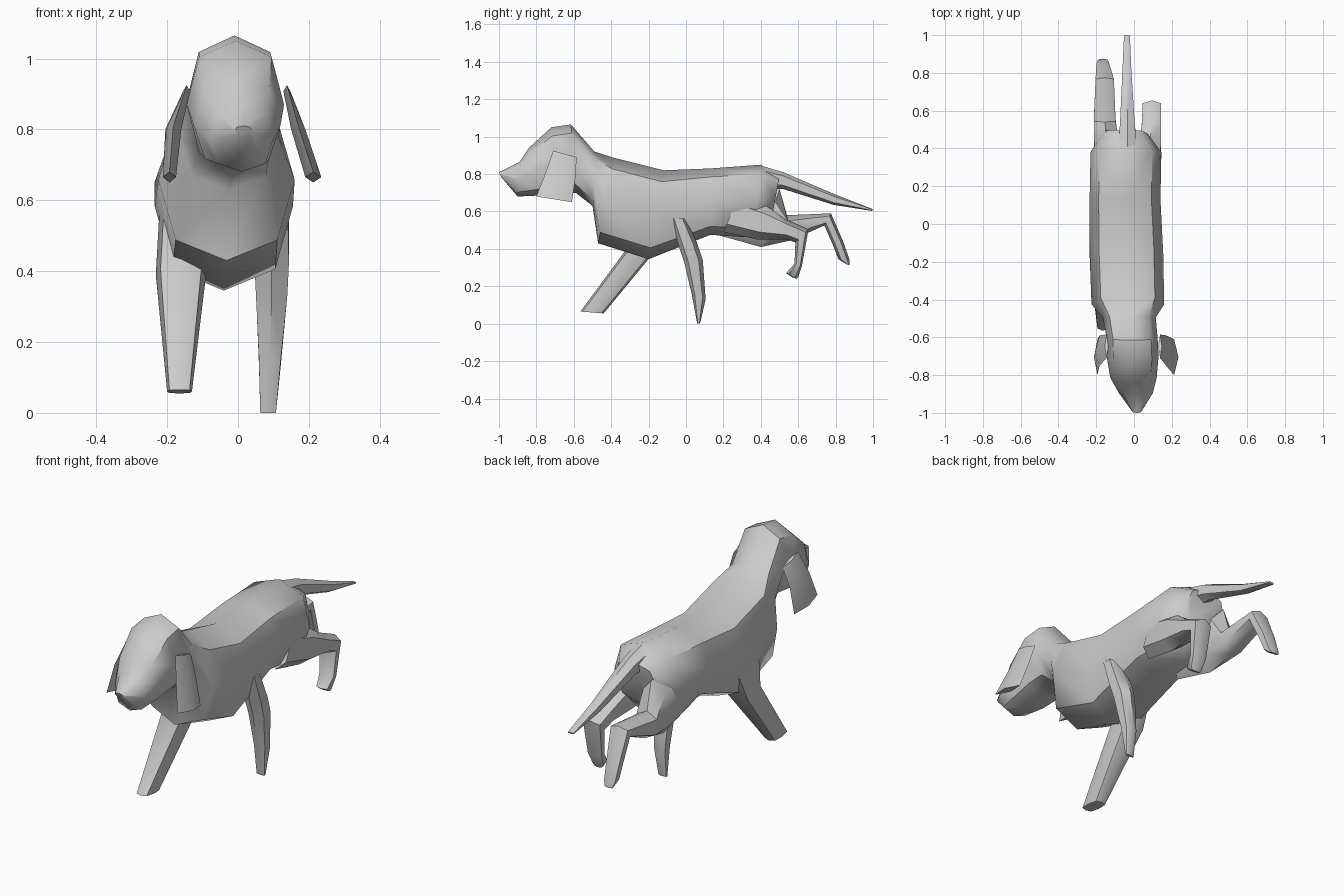
import bpy, bmesh, math


def loft(name, rings, sides=8, power=0.85):
    """Skin a tube. Ring = (x_min, x_max, y_a, z_a, y_b, z_b): its width and its two extreme points."""
    bm = bmesh.new()
    loops = []
    for x0, x1, ya, za, yb, zb in rings:
        loop = []
        for i in range(sides):
            a = 2 * math.pi * i / sides
            c, s = math.cos(a), math.sin(a)
            c = math.copysign(abs(c) ** power, c) if abs(c) > 1e-6 else 0
            s = math.copysign(abs(s) ** power, s) if abs(s) > 1e-6 else 0
            loop.append(bm.verts.new(((x0 + x1) / 2 + s * (x1 - x0) / 2,
                                      (ya + yb) / 2 + c * (ya - yb) / 2,
                                      (za + zb) / 2 + c * (za - zb) / 2)))
        loops.append(loop)
    for p, q in zip(loops, loops[1:]):
        for i in range(sides):
            j = (i + 1) % sides
            bm.faces.new((p[i], p[j], q[j], q[i]))
    bm.faces.new(loops[0])
    bm.faces.new(loops[-1])
    bmesh.ops.recalc_face_normals(bm, faces=bm.faces)
    mesh = bpy.data.meshes.new(name)
    bm.to_mesh(mesh)
    bm.free()
    for poly in mesh.polygons:
        poly.use_smooth = True
    mesh.set_sharp_from_angle(angle=math.radians(50))
    obj = bpy.data.objects.new(name, mesh)
    bpy.context.collection.objects.link(obj)
    return obj


# Head, neck and torso in one skin, nose to rump
loft("body", [
    (-0.01, 0.04, -1.00, 0.81, -0.985, 0.78),
    (-0.08, 0.10, -0.89, 0.865, -0.90, 0.68),
    (-0.125, 0.12, -0.84, 0.94, -0.79, 0.685),
    (-0.145, 0.13, -0.72, 1.05, -0.68, 0.69),
    (-0.145, 0.125, -0.615, 1.065, -0.59, 0.70),
    (-0.165, 0.115, -0.49, 0.92, -0.50, 0.63),
    (-0.225, 0.16, -0.38, 0.885, -0.47, 0.43),
    (-0.235, 0.155, -0.12, 0.82, -0.20, 0.345),
    (-0.235, 0.14, 0.13, 0.83, 0.13, 0.475),
    (-0.23, 0.145, 0.40, 0.85, 0.36, 0.46),
    (-0.17, 0.07, 0.50, 0.79, 0.46, 0.57),
])

# Tail
loft("tail", [
    (-0.09, 0.02, 0.40, 0.845, 0.46, 0.72),
    (-0.08, 0.01, 0.52, 0.81, 0.52, 0.72),
    (-0.065, -0.01, 0.80, 0.69, 0.79, 0.635),
    (-0.055, -0.02, 1.00, 0.612, 0.995, 0.603),
], sides=6)

# Hanging ears: same outline, different spread on each side
ear_yz = [(-0.71, 0.925, -0.585, 0.89), (-0.75, 0.81, -0.59, 0.79), (-0.80, 0.68, -0.61, 0.65)]
for name, spans in (("right_ear", [(0.128, 0.148), (0.15, 0.19), (0.19, 0.235)]),
                    ("left_ear", [(-0.155, -0.135), (-0.205, -0.16), (-0.212, -0.175)])):
    loft(name, [x + yz for x, yz in zip(spans, ear_yz)], sides=4)

# Front legs: one swept back, one reaching forward
loft("right_front_leg", [
    (0.07, 0.145, -0.085, 0.57, 0.0, 0.56),
    (0.04, 0.15, -0.04, 0.42, 0.06, 0.43),
    (0.045, 0.145, -0.01, 0.33, 0.09, 0.34),
    (0.055, 0.125, 0.03, 0.16, 0.105, 0.13),
    (0.06, 0.11, 0.06, 0.0, 0.075, 0.0),
], sides=6)
loft("left_front_leg", [
    (-0.22, -0.08, -0.32, 0.62, -0.08, 0.58),
    (-0.232, -0.09, -0.31, 0.41, -0.18, 0.37),
    (-0.20, -0.13, -0.565, 0.065, -0.44, 0.055),
], sides=8, power=0.6)

# Hind legs kicking back: thigh, then shank folded down at the hock
loft("right_hind_leg", [
    (0.02, 0.13, 0.28, 0.68, 0.20, 0.49),
    (0.02, 0.15, 0.43, 0.63, 0.38, 0.45),
    (0.035, 0.15, 0.53, 0.56, 0.54, 0.45),
    (0.04, 0.15, 0.655, 0.505, 0.585, 0.435),
    (0.05, 0.14, 0.62, 0.31, 0.58, 0.32),
    (0.06, 0.13, 0.60, 0.25, 0.535, 0.27),
    (0.07, 0.12, 0.59, 0.24, 0.57, 0.247),
], sides=6)
loft("left_hind_leg", [
    (-0.21, -0.09, 0.30, 0.75, 0.15, 0.48),
    (-0.22, -0.08, 0.50, 0.72, 0.40, 0.41),
    (-0.22, -0.09, 0.54, 0.58, 0.56, 0.445),
    (-0.21, -0.10, 0.775, 0.59, 0.74, 0.525),
    (-0.205, -0.12, 0.84, 0.44, 0.79, 0.41),
    (-0.20, -0.13, 0.875, 0.34, 0.815, 0.345),
    (-0.19, -0.14, 0.875, 0.312, 0.86, 0.316),
], sides=6)
